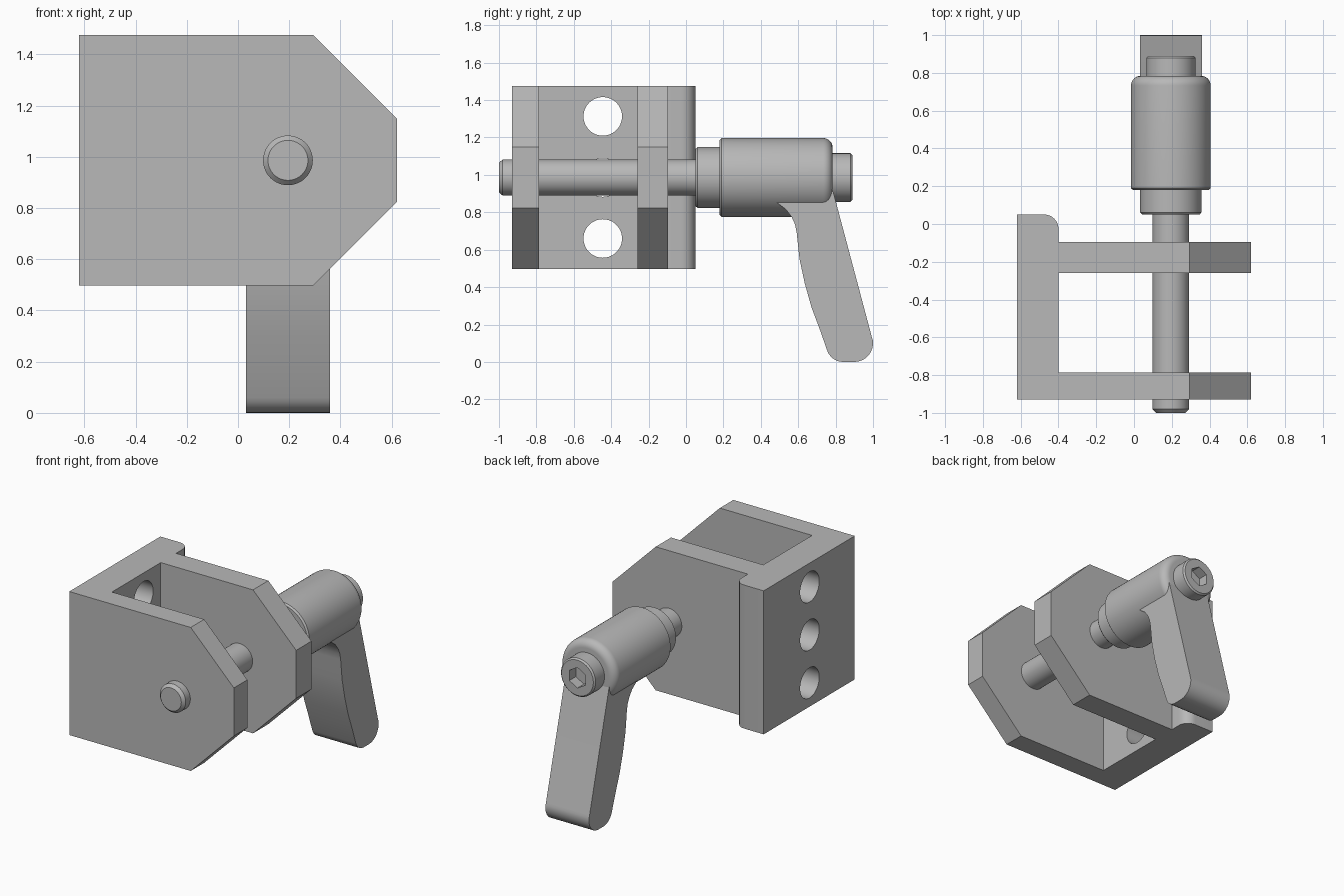
import bpy, bmesh, math
from mathutils import Vector

default = bpy.data.objects.get("Cube")
if default:
    bpy.data.objects.remove(default, do_unlink=True)

steel = bpy.data.materials.new("satin_grey")
steel.use_nodes = True
GREY = (0.48, 0.48, 0.48, 1)
steel.diffuse_color = GREY
steel.node_tree.nodes["Principled BSDF"].inputs["Base Color"].default_value = GREY

AXIS_X, AXIS_Z = 0.195, 0.986      # clamp screw axis, running along y


def make_object(name, bm):
    bmesh.ops.recalc_face_normals(bm, faces=bm.faces)
    mesh = bpy.data.meshes.new(name)
    bm.to_mesh(mesh)
    bm.free()
    mesh.materials.append(steel)
    obj = bpy.data.objects.new(name, mesh)
    bpy.context.collection.objects.link(obj)
    return obj


def activate(obj):
    bpy.ops.object.select_all(action='DESELECT')
    obj.select_set(True)
    bpy.context.view_layer.objects.active = obj


def smooth(obj):
    activate(obj)
    bpy.ops.object.shade_smooth_by_angle(angle=math.radians(25))


def prism(name, points, along, start, end):
    """Extrude a flat outline along the axis with index `along`."""
    bm = bmesh.new()
    verts = []
    for p in points:
        co = list(p)
        co.insert(along, start)
        verts.append(bm.verts.new(co))
    face = bm.faces.new(verts)
    ext = bmesh.ops.extrude_face_region(bm, geom=[face])
    step = Vector((0, 0, 0))
    step[along] = end - start
    bmesh.ops.translate(bm, vec=step,
                        verts=[g for g in ext["geom"] if isinstance(g, bmesh.types.BMVert)])
    return make_object(name, bm)


def lathe(name, profile, segments=64):
    """Revolve (y, radius) points around the screw axis."""
    bm = bmesh.new()
    rings = []
    for y, r in profile:
        angles = [math.tau * i / segments for i in range(segments)]
        rings.append([bm.verts.new((AXIS_X + r * math.cos(a), y, AXIS_Z + r * math.sin(a)))
                      for a in angles])
    for a, b in zip(rings, rings[1:]):
        for i in range(segments):
            j = (i + 1) % segments
            bm.faces.new((a[i], a[j], b[j], b[i]))
    bm.faces.new(rings[0])
    bm.faces.new(rings[-1])
    return make_object(name, bm)


def arc(cx, cy, r, a0, a1, steps=8):
    angles = [math.radians(a0 + (a1 - a0) * i / steps) for i in range(steps + 1)]
    return [(cx + r * math.cos(a), cy + r * math.sin(a)) for a in angles]


def circle(cx, cy, r, sides, turn=0):
    return arc(cx, cy, r, turn, turn + 360, sides)[:-1]


def cut(obj, cutter, operation='DIFFERENCE'):
    cutter.hide_render = True
    activate(obj)
    mod = obj.modifiers.new("cut", 'BOOLEAN')
    mod.operation = operation
    mod.solver = 'EXACT'
    mod.object = cutter
    bpy.ops.object.modifier_apply(modifier=mod.name)
    bpy.data.objects.remove(cutter, do_unlink=True)


# Bracket: plan outline with two arms, rounded at the rear inner corner
LEFT, RIGHT, INNER, BOTTOM, TOP = -0.62, 0.62, -0.40, 0.498, 1.475
plan = [(LEFT, -0.93), (RIGHT, -0.93), (RIGHT, -0.785), (INNER, -0.785),
        (INNER, -0.26), (RIGHT, -0.26), (RIGHT, -0.095), (INNER, -0.095)]
plan += arc(INNER - 0.075, 0.05 - 0.075, 0.075, 0, 90) + [(LEFT, 0.05)]
bracket = prism("bracket", plan, 2, BOTTOM, TOP)

# Chamfered arm ends
for name, z_edge, z_tip in (("upper_cutter", TOP, 1.15), ("lower_cutter", BOTTOM, 0.823)):
    slope = (z_edge - z_tip) / 0.325
    far = 0.2
    corner = [(0.295 - far, z_edge + slope * far), (RIGHT + far, z_tip - slope * far),
              (RIGHT + far, z_edge + slope * far)]
    cut(bracket, prism(name, corner, 1, -1.2, 0.3))

# Mounting holes
for z in (0.66, AXIS_Z, 1.313):
    cut(bracket, prism("hole_cutter", circle(-0.445, z, 0.103, 48), 0, -0.8, -0.2))
smooth(bracket)

# Clamp screw, collar and handle hub
smooth(lathe("clamp_rod", [(-1, 0.078), (-0.98, 0.097), (0.06, 0.097)]))
smooth(lathe("collar", [(0.05, 0.152), (0.062, 0.163), (0.19, 0.163)]))
hub_round = [(y, r) for y, r in arc(0.733, 0.16, 0.051, 90, 0)]
smooth(lathe("handle_hub", [(0.18, 0.2), (0.19, 0.211)] + hub_round))

# Screw head with hexagonal socket
head = lathe("screw_head", [(0.77, 0.13), (0.88, 0.13), (0.89, 0.12)])
cut(head, prism("socket_cutter", circle(AXIS_X, AXIS_Z, 0.07, 6, 30), 1, 0.82, 0.95))
smooth(head)

# Lever: side outline with a rounded tip and a curved root under the hub
lever = [(0.783, 0.925), (0.993, 0.135)]
lever += arc(0.9, 0.1, 0.1, 10, -90)
lever += arc(0.84, 0.09, 0.09, -90, -160, 6)
lever += [(0.715, 0.175), (0.67, 0.295), (0.635, 0.42), (0.607, 0.55), (0.592, 0.69),
          (0.583, 0.735), (0.565, 0.775), (0.535, 0.815), (0.485, 0.852)]
smooth(prism("lever", lever, 0, AXIS_X - 0.164, AXIS_X + 0.164))
